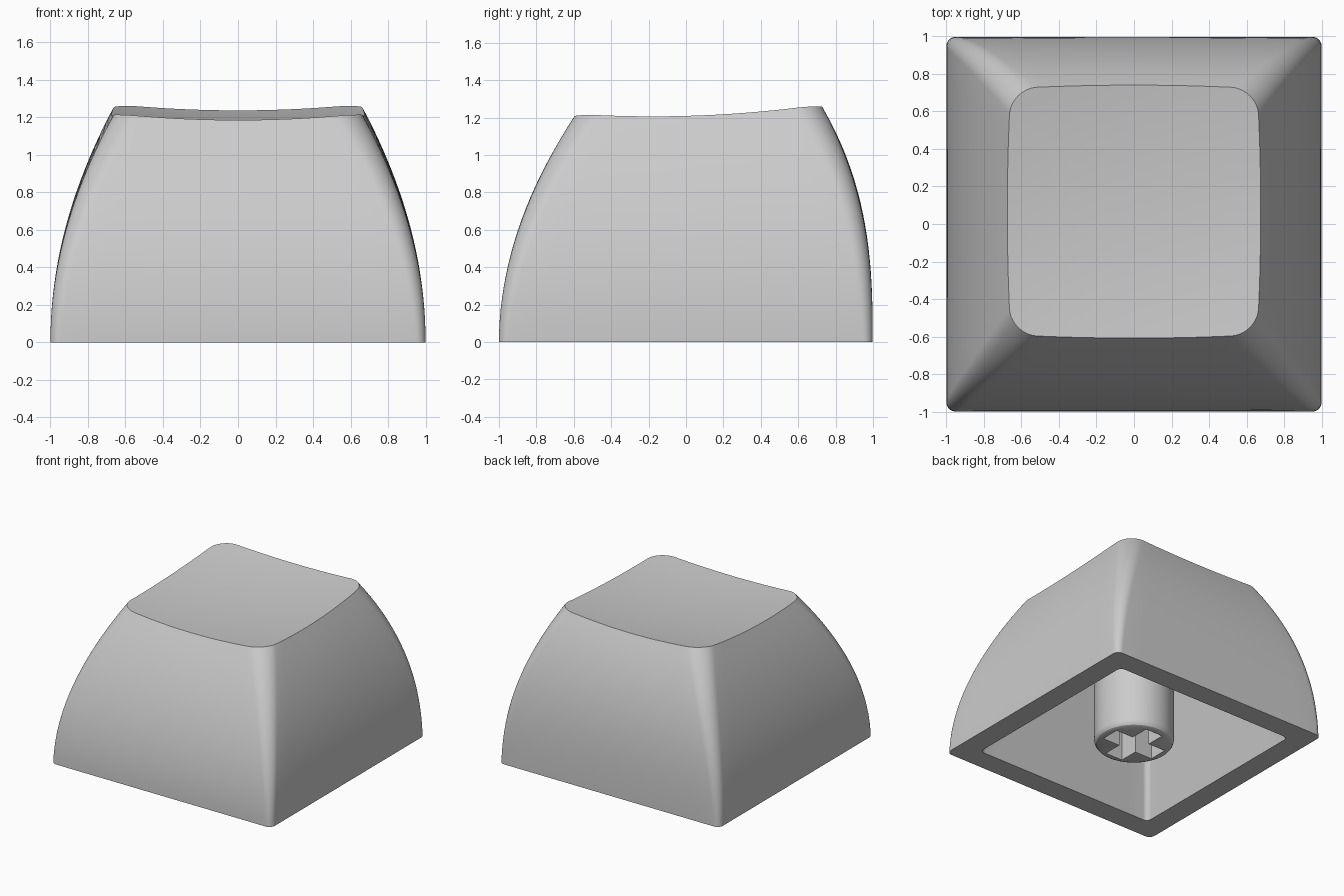
import bpy, bmesh
from math import sin, cos, pi

if "Cube" in bpy.data.objects:
    bpy.data.objects.remove(bpy.data.objects["Cube"])

ARC, EDGE = 10, 12      # segments per rounded corner and per straight side


def ring(x0, x1, y0, y1, r, bow):
    """Rounded rectangle with slightly bowed sides, counter-clockwise."""
    cx, cy, hx, hy = (x0 + x1) / 2, (y0 + y1) / 2, (x1 - x0) / 2, (y1 - y0) / 2
    corners = []
    for q, (sx, sy) in enumerate([(1, 1), (-1, 1), (-1, -1), (1, -1)]):
        corners.append([(sx * (hx - r) + r * cos((q + k / ARC) * pi / 2),
                         sy * (hy - r) + r * sin((q + k / ARC) * pi / 2))
                        for k in range(ARC + 1)])
    pts = []
    for q in range(4):
        pts += corners[q]
        (ax, ay), (bx, by) = corners[q][-1], corners[(q + 1) % 4][0]
        pts += [(ax + (bx - ax) * k / EDGE, ay + (by - ay) * k / EDGE)
                for k in range(1, EDGE)]
    return [(cx + x * (1 + bow * (1 - (y / hy) ** 2)),
             cy + y * (1 + bow * (1 - (x / hx) ** 2))) for x, y in pts]


def dish(x, y):
    """Height of the scooped, slightly tilted top."""
    return 1.171 + 0.027 * y + 0.083 * (x * x + y * y)


def add_ring(bm, pts):
    return [bm.verts.new(p) for p in pts]


def bridge(bm, a, b):
    n = len(a)
    for j in range(n):
        k = (j + 1) % n
        bm.faces.new((a[j], a[k], b[k], b[j]))


def finish(bm, name):
    bmesh.ops.recalc_face_normals(bm, faces=bm.faces[:])
    mesh = bpy.data.meshes.new(name)
    bm.to_mesh(mesh)
    bm.free()
    ob = bpy.data.objects.new(name, mesh)
    bpy.context.collection.objects.link(ob)
    bpy.ops.object.select_all(action='DESELECT')
    ob.select_set(True)
    bpy.context.view_layer.objects.active = ob
    bpy.ops.object.shade_smooth_by_angle(angle=pi / 6)
    return ob


# Cap shell: cavity, bottom rim, curved sides and dished top in one skin
bm = bmesh.new()
CEILING = 1.0
loops = [
    [(x, y, CEILING) for x, y in ring(-0.58, 0.58, -0.53, 0.64, 0.05, 0)],
    [(x, y, 0) for x, y in ring(-0.82, 0.82, -0.82, 0.82, 0.04, 0)],
]
top = ring(-0.657, 0.657, -0.59, 0.722, 0.14, 0.028)
LEVELS = 20
for i in range(LEVELS + 1):
    t = i / LEVELS
    half = 1 - 0.343 * t ** 2
    section = ring(-half, half, -1 + 0.41 * t ** 1.95, 0.998 - 0.276 * t ** 2.6,
                   0.05 + 0.09 * t, 0.028 * t * t)
    loops.append([(x, y, t * dish(*p)) for (x, y), p in zip(section, top)])
CY = 0.066
for i in range(1, 12):
    s = 1 - i / 12
    inner = [(x * s, CY + (y - CY) * s) for x, y in top]
    loops.append([(x, y, dish(x, y)) for x, y in inner])
rings = [add_ring(bm, l) for l in loops]
for a, b in zip(rings, rings[1:]):
    bridge(bm, a, b)
bm.faces.new(rings[0])
tip = bm.verts.new((0, CY, dish(0, CY)))
last = rings[-1]
for j in range(len(last)):
    bm.faces.new((last[j], last[(j + 1) % len(last)], tip))
finish(bm, "cap_shell")

# Stem: round post under the ceiling with a cross-shaped socket
bm = bmesh.new()
SEG = 64
profile = [(0.30, CEILING), (0.30, 0.045), (0.296, 0.025),
           (0.285, 0.009), (0.265, 0.0)]
post = [add_ring(bm, [(r * cos(2 * pi * k / SEG), r * sin(2 * pi * k / SEG), z)
                      for k in range(SEG)]) for r, z in profile]
for a, b in zip(post, post[1:]):
    bridge(bm, a, b)
bm.faces.new(post[0])
L, W, DEPTH = 0.235, 0.078, 0.45
quarter = [(L, -W), (L, W), (W, W)]
cross = []
for c, s in [(1, 0), (0, 1), (-1, 0), (0, -1)]:
    cross += [(x * c - y * s, x * s + y * c) for x, y in quarter]
mouth = add_ring(bm, [(x, y, 0) for x, y in cross])
floor = add_ring(bm, [(x, y, DEPTH) for x, y in cross])
bridge(bm, mouth, floor)
bm.faces.new(floor)
border = [e for e in bm.edges if e.is_boundary]
bmesh.ops.triangle_fill(bm, use_beauty=True, edges=border, normal=(0, 0, -1))
finish(bm, "stem")
